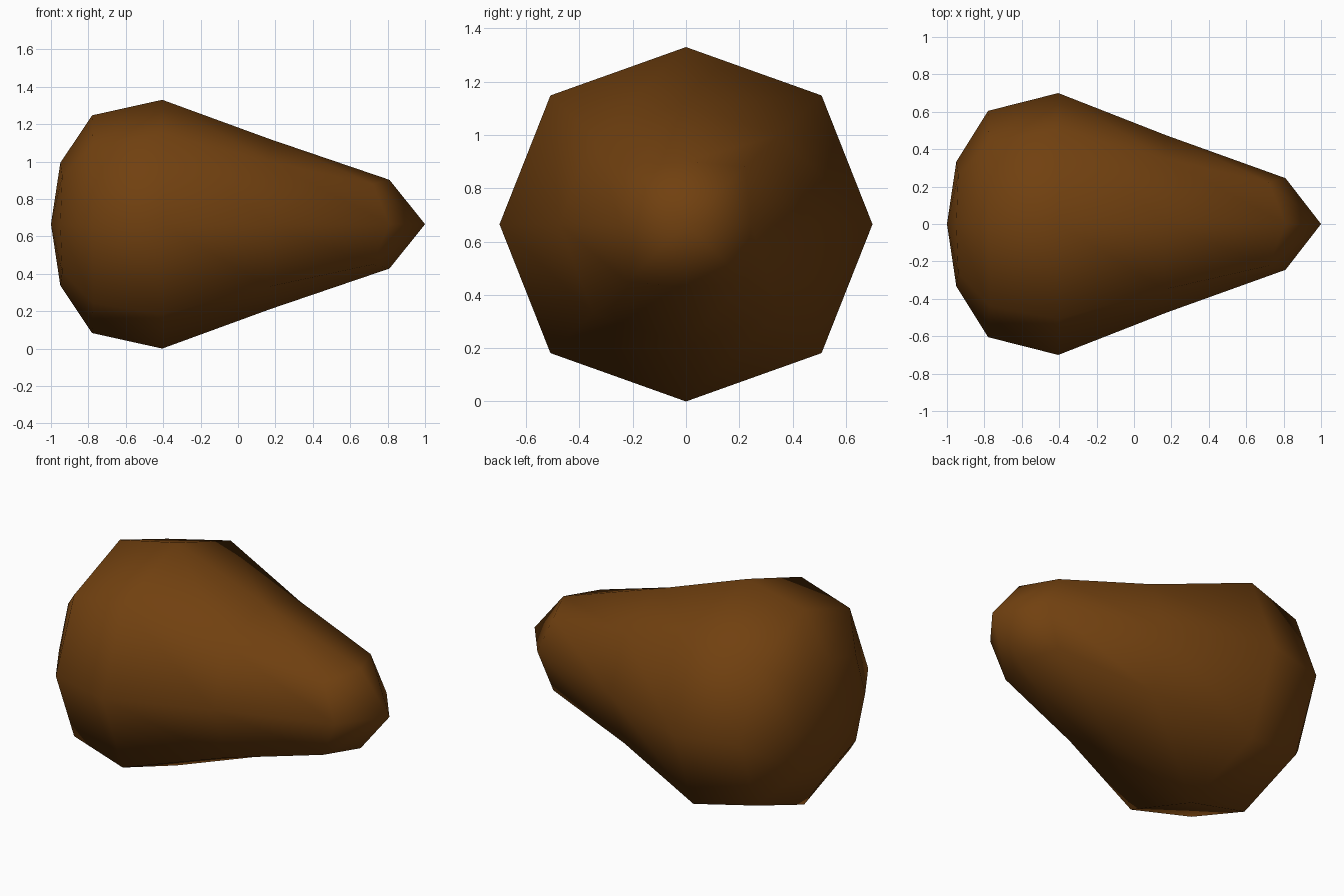
import bpy, bmesh, math

if "Cube" in bpy.data.objects:
    bpy.data.objects.remove(bpy.data.objects["Cube"])

CENTRE_Z = 0.665

# Single brown skin colour
brown = bpy.data.materials.new("brown")
brown.use_nodes = True
colour = (0.165, 0.052, 0.005, 1)
brown.diffuse_color = colour
brown.node_tree.nodes["Principled BSDF"].inputs["Base Color"].default_value = colour

# Rings along x: (x of sides, x of corners, half width, half height, corner factor)
RINGS = [
    (-0.95, -0.94, 0.333, 0.328, 0.78),
    (-0.78, -0.775, 0.605, 0.582, 0.725),
    (-0.405, -0.405, 0.70, 0.665, 0.727),
    (0.17, 0.163, 0.475, 0.455, 0.735),
    (0.81, 0.72, 0.245, 0.237, 0.91),
]
SIDES = 8

bm = bmesh.new()


def add_ring(x_side, x_corner, half_y, half_z, corner):
    """Eight-sided ring whose corners may sit off the plane of its sides."""
    ring = []
    for i in range(SIDES):
        a = math.tau * i / SIDES
        is_corner = i % 2
        k = corner * math.sqrt(2) if is_corner else 1
        x = x_corner if is_corner else x_side
        ring.append(bm.verts.new((x, k * half_y * math.cos(a),
                                  CENTRE_Z + k * half_z * math.sin(a))))
    return ring


rings = [add_ring(*r) for r in RINGS]

# Skin between rings
for a, b in zip(rings, rings[1:]):
    for i in range(SIDES):
        j = (i + 1) % SIDES
        bm.faces.new((a[i], a[j], b[j], b[i]))

# Blunt end and pointed tip
for ring, x in ((rings[0], -1), (rings[-1], 1)):
    pole = bm.verts.new((x, 0, CENTRE_Z))
    for i in range(SIDES):
        bm.faces.new((ring[i], ring[(i + 1) % SIDES], pole))

bmesh.ops.recalc_face_normals(bm, faces=bm.faces)
for face in bm.faces:
    face.smooth = True

mesh = bpy.data.meshes.new("tapered_body")
bm.to_mesh(mesh)
bm.free()
mesh.materials.append(brown)
body = bpy.data.objects.new("tapered_body", mesh)
bpy.context.collection.objects.link(body)
